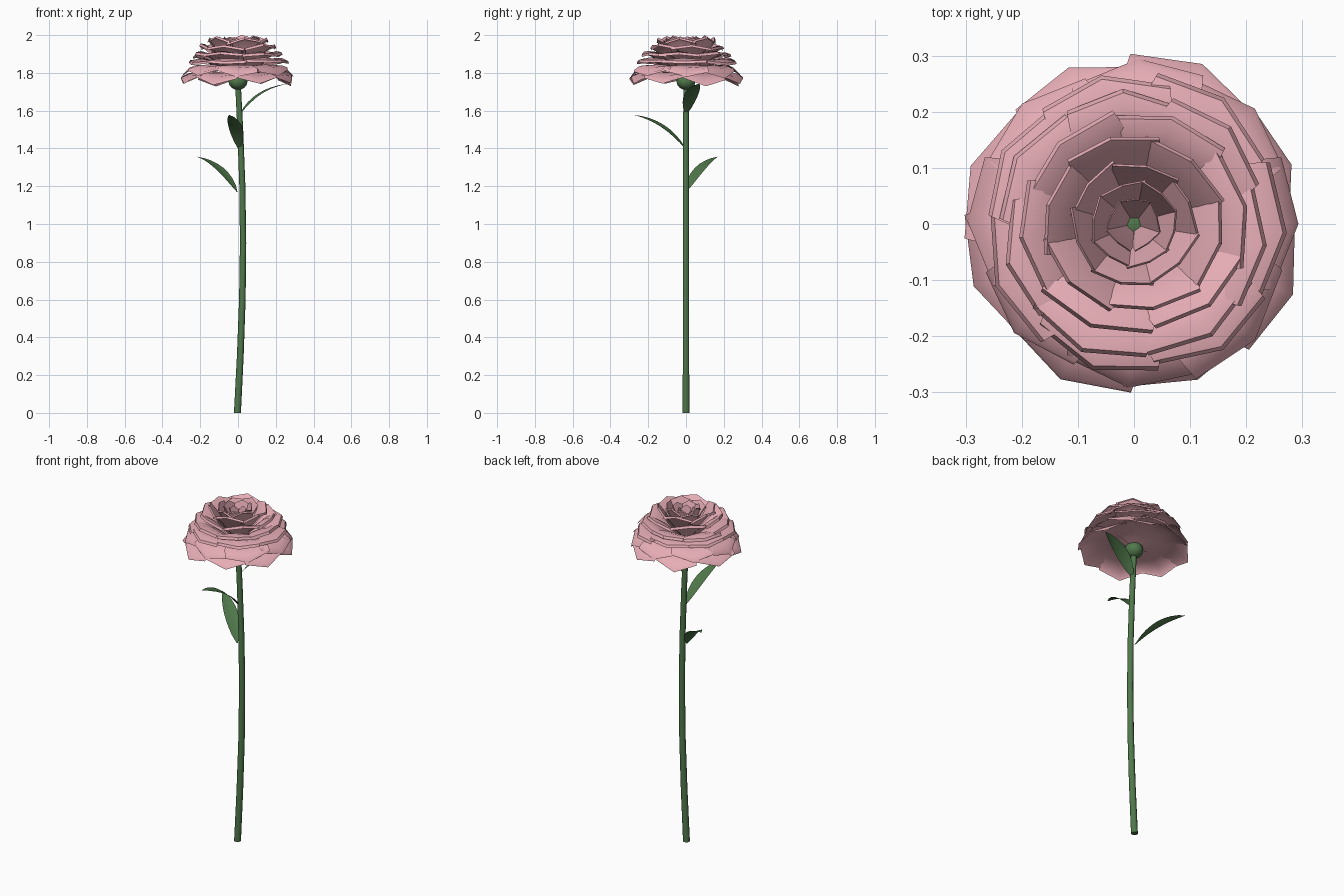
import bpy, bmesh, math, random
from mathutils import Vector

if "Cube" in bpy.data.objects:
    bpy.data.objects.remove(bpy.data.objects["Cube"])

random.seed(4)


def material(name, rgb):
    m = bpy.data.materials.new(name)
    m.diffuse_color = (*rgb, 1)
    m.use_nodes = True
    m.node_tree.nodes["Principled BSDF"].inputs["Base Color"].default_value = m.diffuse_color
    return m


GREEN = material("green", (0.08, 0.19, 0.07))
PINK = material("pink", (0.80, 0.42, 0.47))


def finish(ob, mat, angle=40):
    ob.data.materials.append(mat)
    bpy.ops.object.select_all(action='DESELECT')
    bpy.context.view_layer.objects.active = ob
    ob.select_set(True)
    bpy.ops.object.shade_smooth_by_angle(angle=math.radians(angle))


def bezier(a, b, c, t):
    return a * (1 - t) ** 2 + b * 2 * t * (1 - t) + c * t * t


def add_grid(bm, rows):
    """Skin a list of point rows with quads."""
    vs = [[bm.verts.new(p) for p in row] for row in rows]
    for a, b in zip(vs, vs[1:]):
        for i in range(len(a) - 1):
            bm.faces.new((a[i], b[i], b[i + 1], a[i + 1]))


def make_object(name, bm, mat, angle=40):
    bmesh.ops.remove_doubles(bm, verts=bm.verts, dist=1e-5)
    me = bpy.data.meshes.new(name)
    bm.to_mesh(me)
    bm.free()
    ob = bpy.data.objects.new(name, me)
    bpy.context.collection.objects.link(ob)
    finish(ob, mat, angle)
    return ob


# Gently bowed stem
path = [(-0.003, 0), (0.012, 0.3), (0.023, 0.6), (0.027, 0.9),
        (0.023, 1.2), (0.012, 1.5), (0.0, 1.74)]
bm = bmesh.new()
rings = []
for x, z in path:
    rad = 0.0185 - 0.002 * z
    rings.append([bm.verts.new((x + rad * math.cos(k * math.tau / 10),
                                rad * math.sin(k * math.tau / 10), z)) for k in range(10)])
for a, b in zip(rings, rings[1:]):
    for k in range(10):
        j = (k + 1) % 10
        bm.faces.new((a[k], a[j], b[j], b[k]))
bm.faces.new(rings[0][::-1])
bm.faces.new(rings[-1])
make_object("stem", bm, GREEN, 60)

# Round flower base
bpy.ops.mesh.primitive_uv_sphere_add(segments=16, ring_count=8, radius=0.05, location=(0, 0, 1.755))
base = bpy.context.object
base.name = "flower_base"
base.scale.z = 0.9
finish(base, GREEN)


# Arching leaves: base, control point, tip
def leaf(name, a, b, c, half=0.037, roll=0.0):
    a, b, c = Vector(a), Vector(b), Vector(c)
    side = (c - a).cross(Vector((0, 0, 1))).normalized() + Vector((0, 0, roll))
    bm = bmesh.new()
    rows = []
    for i in range(9):
        t = i / 8
        p = bezier(a, b, c, t)
        w = half * (math.sin(math.pi * t ** 0.9) ** 0.8 if 0 < t < 1 else 0) + 0.003 * (1 - t)
        rows.append([p + side * w * s + Vector((0, 0, 0.15 * w * abs(s)))
                     for s in (1, 0.5, 0, -0.5, -1)])
    add_grid(bm, rows[:-1])
    bm.verts.ensure_lookup_table()
    last = bm.verts[-5:]
    tip = bm.verts.new(c)
    for i in range(4):
        bm.faces.new((last[i], tip, last[i + 1]))
    make_object(name, bm, GREEN)


leaf("leaf_upper", (0.01, 0, 1.58), (0.10, 0.025, 1.71), (0.26, 0.07, 1.742))
leaf("leaf_middle", (0.005, 0, 1.395), (-0.01, -0.11, 1.54), (-0.045, -0.275, 1.577), 0.037, 0.15)
leaf("leaf_lower", (-0.005, 0, 1.17), (-0.09, 0.07, 1.32), (-0.22, 0.17, 1.357))


# Pointed, keeled petals: the tip follows the drooping profile, the shoulders stop short of it
def petal(bm, ang, R, half, zc, zt, short, lip, keel):
    b0 = Vector((0.005, 1.77))
    ctrl = Vector((R * 0.75, zc))
    tip = Vector((R, zt))
    out = Vector((math.cos(ang), math.sin(ang), 0))
    tan = Vector((-math.sin(ang), math.cos(ang), 0))
    skew = random.uniform(-0.06, 0.06)
    rows = []
    for i in range(7):
        t = min(i / 5, 1)
        w = half * (0.1 + 0.9 * math.sin(min(t / 0.95, 1) * math.pi / 2))
        row = []
        for s in (-1, 0, 1):
            p = bezier(b0, ctrl, tip, t * (1 - (short + skew * s) * abs(s)))
            if i == 6:                                # rolled lip
                p = p + Vector((lip * 0.5, -lip))
            row.append(out * p.x + tan * w * s + Vector((0, 0, p.y - keel * abs(s) * t * t)))
        rows.append(row[::-1])
    add_grid(bm, rows)


# Layers: count, first angle, tip radius, half width, control z, tip z, shoulder setback, lip, keel
layers = [
    (8, 22.5, 0.308, 0.122, 1.85, 1.742, 0.22, 0.008, 0.0),
    (8, 0, 0.297, 0.118, 1.905, 1.79, 0.22, 0.012, 0.008),
    (7, 0, 0.278, 0.118, 1.925, 1.855, 0.24, 0.014, 0.012),
    (7, 45, 0.245, 0.110, 1.945, 1.900, 0.25, 0.014, 0.014),
    (6, 10, 0.205, 0.105, 1.965, 1.945, 0.24, 0.013, 0.012),
    (6, 45, 0.160, 0.088, 1.970, 1.985, 0.22, 0.011, 0.006),
    (6, 20, 0.110, 0.060, 1.945, 1.992, 0.18, 0.008, 0.0),
    (6, 50, 0.075, 0.042, 1.930, 1.990, 0.15, 0.006, 0.0),
    (5, 15, 0.045, 0.027, 1.900, 1.970, 0.12, 0.004, 0.0),
]
for n, (count, first, R, half, zc, zt, short, lip, keel) in enumerate(layers):
    bm = bmesh.new()
    for k in range(count):
        ang = math.tau * k / count + math.radians(first) + random.uniform(-0.06, 0.06)
        petal(bm, ang, R * random.uniform(0.97, 1.01) - lip * 0.5, half * random.uniform(0.93, 1.05),
              zc, zt + random.uniform(-0.008, 0.012), short, lip, keel)
    make_object(f"petal_layer_{n + 1}", bm, PINK, 35)
